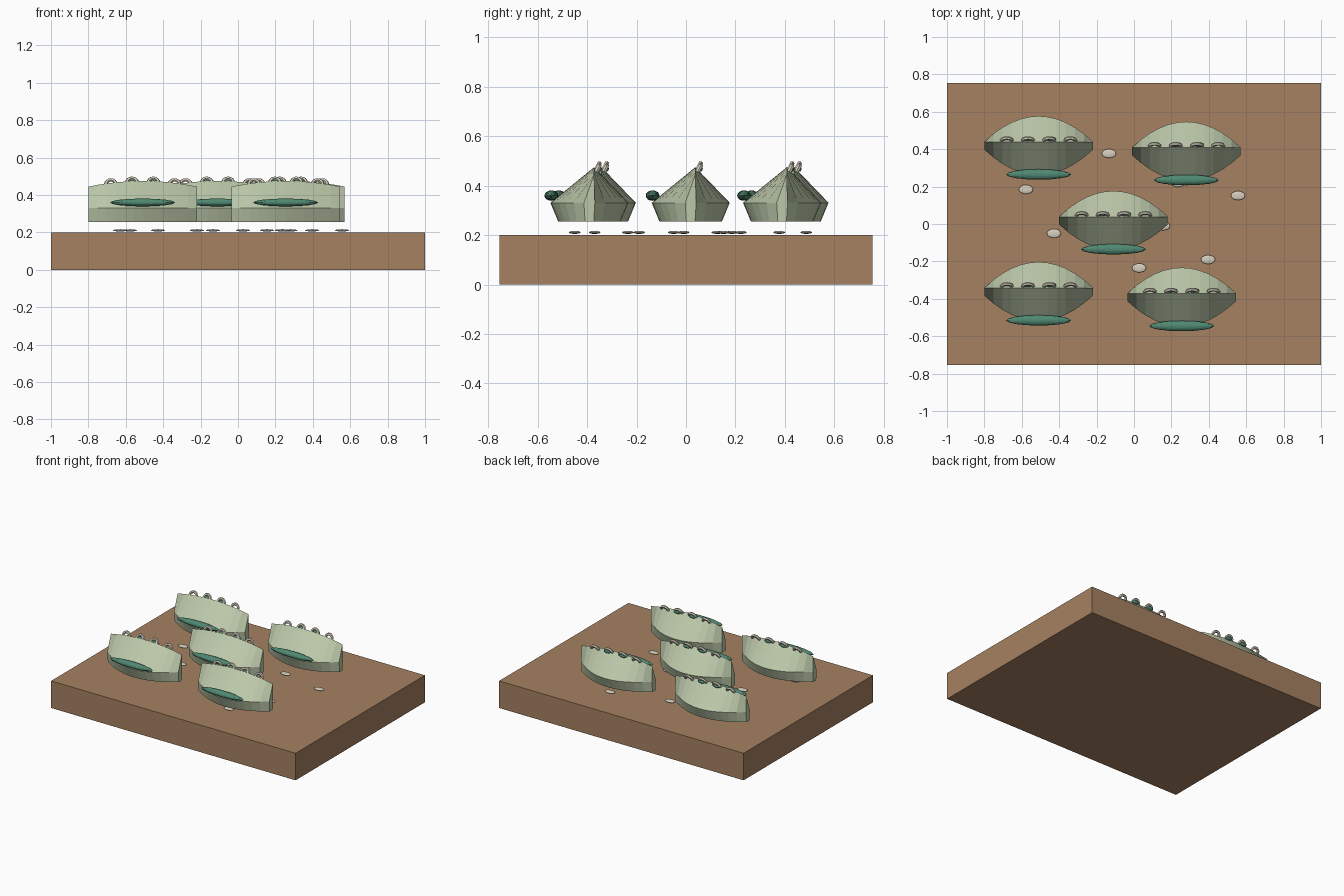
import bpy, math
from mathutils import Vector

if "Cube" in bpy.data.objects:
    bpy.data.objects.remove(bpy.data.objects["Cube"])


def material(name, rgb):
    m = bpy.data.materials.new(name)
    m.diffuse_color = (*rgb, 1)
    m.use_nodes = True
    m.node_tree.nodes["Principled BSDF"].inputs["Base Color"].default_value = m.diffuse_color
    return m


WOOD = material("wood", (0.38, 0.22, 0.12))
DOUGH = material("pale_green_dough", (0.50, 0.58, 0.40))
LEAF = material("dark_green", (0.08, 0.25, 0.17))
CREAM = material("cream", (0.68, 0.63, 0.52))


def add_mesh(name, verts, faces, mat, loc=(0, 0, 0)):
    me = bpy.data.meshes.new(name)
    me.from_pydata(verts, [], faces)
    me.materials.append(mat)
    ob = bpy.data.objects.new(name, me)
    ob.location = loc
    bpy.context.collection.objects.link(ob)
    return ob


def ellipsoid(name, loc, radii, mat):
    bpy.ops.mesh.primitive_uv_sphere_add(segments=16, ring_count=8, location=loc)
    ob = bpy.context.object
    ob.name, ob.scale = name, radii
    ob.data.materials.append(mat)
    return ob


def ridge_z(t):
    return 0.445 + 0.03 * (1 - t * t)


def dumpling_body(loc):
    # five-point cross-section lofted along x, tapering to narrow ends
    n, verts, faces = 12, [], []
    for i in range(n + 1):
        t = 2 * i / n - 1
        w = 0.022 + 0.136 * (1 - t * t)
        x = 0.29 * t
        verts += [(x, 0.019 - 0.8 * w, 0.255), (x, 0.019 + 0.8 * w, 0.255),
                  (x, 0.019 + w, 0.331), (x, 0.038, ridge_z(t)),
                  (x, 0.019 - w, 0.331)]
    for i in range(n):
        for j in range(5):
            a, b = i * 5 + j, i * 5 + (j + 1) % 5
            faces.append((b, a, a + 5, b + 5))
    faces += [tuple(range(5)), tuple(reversed(range(n * 5, n * 5 + 5)))]
    return add_mesh("dumpling_body", verts, faces, DOUGH, loc)


def pleat(loc):
    # half-ring leaning backwards over the ridge
    n, k, r, tube = 8, 6, 0.027, 0.010
    up = Vector((0, 0.45, 0.89))
    side = Vector((0, 0.89, -0.45))
    verts, faces = [], []
    for i in range(n + 1):
        a = math.pi * i / n
        out = Vector((math.cos(a), 0, 0)) + up * math.sin(a)
        for j in range(k):
            b = 2 * math.pi * j / k
            verts.append(out * (r + tube * math.cos(b)) + side * tube * math.sin(b))
    for i in range(n):
        for j in range(k):
            a, b = i * k + j, i * k + (j + 1) % k
            faces.append((a, b, b + k, a + k))
    faces += [tuple(reversed(range(k))), tuple(range(n * k, n * k + k))]
    return add_mesh("pleat", verts, faces, CREAM, loc)


# board
bpy.ops.mesh.primitive_cube_add(size=1, location=(0, 0, 0.1))
board = bpy.context.object
board.name, board.scale = "board", (2, 1.51, 0.2)
board.data.materials.append(WOOD)

# dumplings with filling strip, pleats and herb flecks
for x, y in [(-0.51, 0.40), (0.28, 0.37), (-0.11, 0), (-0.51, -0.38), (0.255, -0.41)]:
    dumpling_body((x, y, 0))
    ellipsoid("filling_strip", (x, y - 0.135, 0.36), (0.174, 0.028, 0.021), LEAF)
    for dx in (-0.17, -0.057, 0.057, 0.17):
        pleat((x + dx, y + 0.047, ridge_z(dx / 0.29) - 0.008))
    for dx in (-0.06, 0.065):
        ellipsoid("herb_fleck", (x + dx, y + 0.055, 0.468), (0.028, 0.013, 0.012), LEAF)

# flour spots on the board
for x, y in [(-0.134, 0.377), (-0.578, 0.185), (-0.428, -0.05), (0.027, -0.235),
             (0.396, -0.19), (0.556, 0.152), (0.155, -0.01), (0.235, 0.222),
             (0.24, -0.45), (-0.63, -0.37), (0.28, 0.487), (-0.22, 0.127)]:
    ellipsoid("flour_spot", (x, y, 0.211), (0.038, 0.024, 0.006), CREAM)
